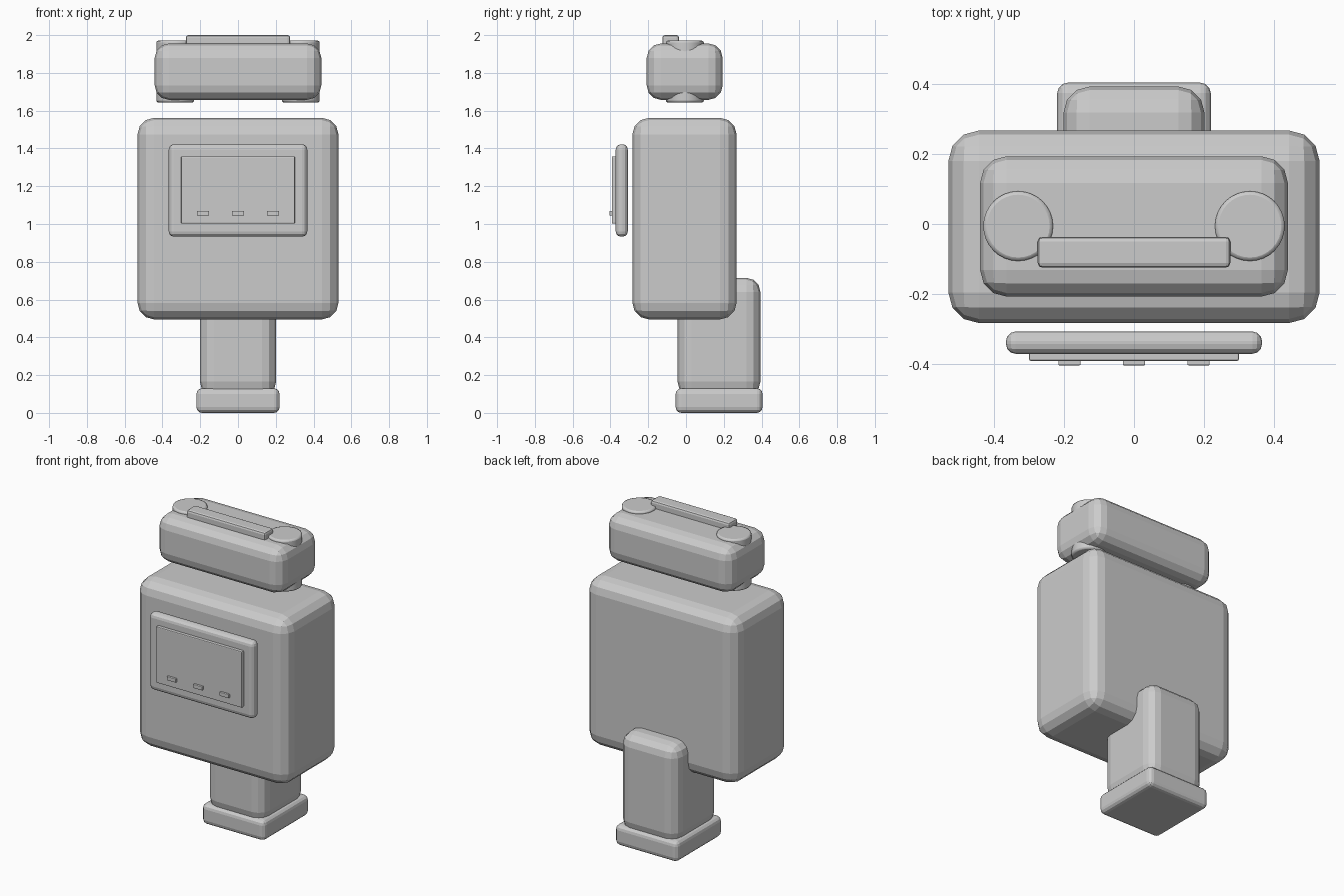
import bpy

if "Cube" in bpy.data.objects:
    bpy.data.objects.remove(bpy.data.objects["Cube"])

# One plain grey for the whole model
grey = bpy.data.materials.new("plain grey")
grey.diffuse_color = (0.6, 0.6, 0.6, 1.0)
grey.use_nodes = True
grey.node_tree.nodes["Principled BSDF"].inputs["Base Color"].default_value = grey.diffuse_color


def finish(obj, name, bevel, segments):
    obj.name = name
    obj.data.materials.append(grey)
    if bevel:
        mod = obj.modifiers.new("rounded edges", 'BEVEL')
        mod.width = bevel
        mod.segments = segments
        mod.limit_method = 'ANGLE'
        mod.angle_limit = 0.6
    return obj


def box(name, x, y, z, bevel, segments=3):
    """Rounded box from (min, max) ranges on each axis."""
    centre = [(r[0] + r[1]) / 2 for r in (x, y, z)]
    size = [r[1] - r[0] for r in (x, y, z)]
    bpy.ops.mesh.primitive_cube_add(size=1, location=centre)
    obj = bpy.context.object
    for v in obj.data.vertices:
        for i in range(3):
            v.co[i] *= size[i]
    return finish(obj, name, bevel, segments)


# Foot and leg
box("foot", (-0.22, 0.22), (-0.055, 0.405), (0.0, 0.13), 0.03)
box("leg", (-0.202, 0.202), (-0.045, 0.394), (0.09, 0.715), 0.075)

# Main body
box("body", (-0.532, 0.532), (-0.284, 0.268), (0.495, 1.562), 0.088)

# Floating front display: frame, panel, three small buttons
box("display_frame", (-0.367, 0.367), (-0.372, -0.308), (0.933, 1.422), 0.028)
box("display_panel", (-0.301, 0.301), (-0.392, -0.35), (1.002, 1.358), 0.005, 2)
for i in (-1, 0, 1):
    c = i * 0.185
    box("display_button", (c - 0.032, c + 0.032), (-0.405, -0.385),
        (1.045, 1.069), 0.003, 2)

# Floating head
box("head", (-0.441, 0.441), (-0.208, 0.194), (1.657, 1.956), 0.076)

# Upright side discs passing through the head
for side in (-1, 1):
    bpy.ops.mesh.primitive_cylinder_add(
        vertices=32, radius=0.1, depth=0.328, location=(side * 0.332, -0.006, 1.807))
    finish(bpy.context.object, "head_side_disc", 0.01, 2)
    bpy.ops.object.shade_smooth_by_angle()

# Raised bar along the top of the head
box("head_top_bar", (-0.276, 0.276), (-0.125, -0.037), (1.92, 2.0), 0.013, 2)
